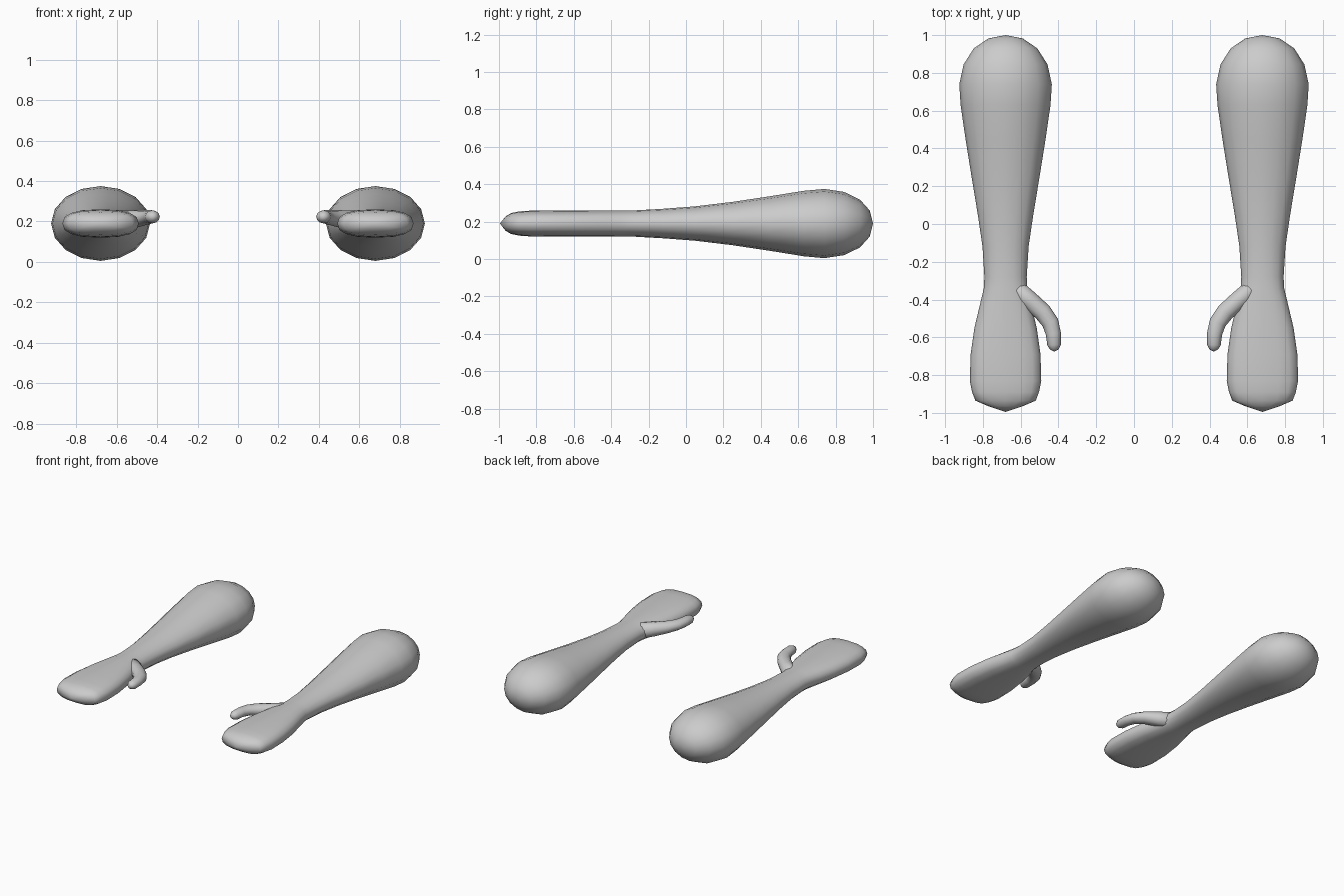
import bpy, bmesh, math
from mathutils import Vector

cube = bpy.data.objects.get("Cube")
if cube:
    bpy.data.objects.remove(cube, do_unlink=True)

# One plain grey for everything
grey = bpy.data.materials.new("plain_grey")
grey.use_nodes = True
colour = (0.6, 0.6, 0.6, 1)
grey.diffuse_color = colour
grey.node_tree.nodes["Principled BSDF"].inputs["Base Color"].default_value = colour

ARM_X = 0.68    # distance of each arm's axis from the centre
MID_Z = 0.19

# Sections: inward offset, y, z, half width, half height, roundness (1 = ellipse)
ARM = [
    (0, 1.0, MID_Z, 0, 0, 1),
    (0, 0.982, MID_Z, 0.092, 0.07, 1),
    (0, 0.93, MID_Z, 0.168, 0.128, 1),
    (0, 0.845, MID_Z, 0.222, 0.169, 1),
    (0, 0.74, MID_Z, 0.245, 0.185, 1),
    (0, 0.63, MID_Z, 0.238, 0.175, 1),
    (0, 0.45, MID_Z, 0.212, 0.146, 1),
    (0, 0.25, MID_Z, 0.18, 0.116, 1),
    (0, 0.05, MID_Z, 0.147, 0.092, 1),
    (0, -0.12, MID_Z, 0.122, 0.079, 1),
    (0, -0.28, MID_Z, 0.112, 0.07, 0.95),
    (0, -0.34, MID_Z, 0.115, 0.07, 0.9),
    (0, -0.42, MID_Z, 0.134, 0.07, 0.85),
    (0, -0.55, MID_Z, 0.165, 0.07, 0.8),
    (0, -0.69, MID_Z, 0.185, 0.07, 0.78),
    (0, -0.83, MID_Z, 0.189, 0.069, 0.78),
    (0, -0.89, MID_Z, 0.177, 0.065, 0.78),
    (0, -0.935, MID_Z, 0.16, 0.056, 0.8),
    (0, -0.965, MID_Z, 0.09, 0.038, 0.85),
    (0, -0.995, MID_Z, 0, 0, 1),
]
THUMB = [
    (0.03, -0.325, 0.195, 0, 0, 1),
    (0.06, -0.35, 0.197, 0.052, 0.057, 1),
    (0.13, -0.408, 0.205, 0.05, 0.05, 1),
    (0.195, -0.465, 0.215, 0.048, 0.041, 1),
    (0.237, -0.522, 0.221, 0.045, 0.035, 1),
    (0.253, -0.58, 0.223, 0.04, 0.033, 1),
    (0.257, -0.64, 0.223, 0.036, 0.032, 1),
    (0.258, -0.664, 0.223, 0.023, 0.021, 1),
    (0.258, -0.676, 0.223, 0, 0, 1),
]


def signed_power(v, p):
    return math.copysign(abs(v) ** p, v)


def loft(name, sections, sides, side):
    """Skin a tube through the sections; the first and last are points."""
    centres = [Vector((side * (ARM_X - d), y, z)) for d, y, z, *_ in sections]
    bm = bmesh.new()
    rings = []
    for i, (c, sec) in enumerate(zip(centres, sections)):
        half_w, half_h, power = sec[3:]
        if half_w == 0:
            rings.append([bm.verts.new(c)] * sides)
            continue
        along = centres[i + 1] - centres[i - 1]
        across = Vector((along.y, -along.x, 0)).normalized()
        ring = []
        for k in range(sides):
            a = 2 * math.pi * k / sides
            offset = across * half_w * signed_power(math.cos(a), power)
            offset.z = half_h * signed_power(math.sin(a), power)
            ring.append(bm.verts.new(c + offset))
        rings.append(ring)
    for r0, r1 in zip(rings, rings[1:]):
        for k in range(sides):
            n = (k + 1) % sides
            quad = dict.fromkeys((r0[k], r0[n], r1[n], r1[k]))
            bm.faces.new(list(quad)).smooth = True
    bmesh.ops.recalc_face_normals(bm, faces=bm.faces)
    mesh = bpy.data.meshes.new(name)
    bm.to_mesh(mesh)
    bm.free()
    mesh.materials.append(grey)
    obj = bpy.data.objects.new(name, mesh)
    bpy.context.collection.objects.link(obj)


# Mirrored pair: forearm flowing into a flat mitten hand, plus a hooked thumb
for label, side in (("left", 1), ("right", -1)):
    loft(label + "_arm_and_hand", ARM, 16, side)
    loft(label + "_thumb", THUMB, 12, side)
